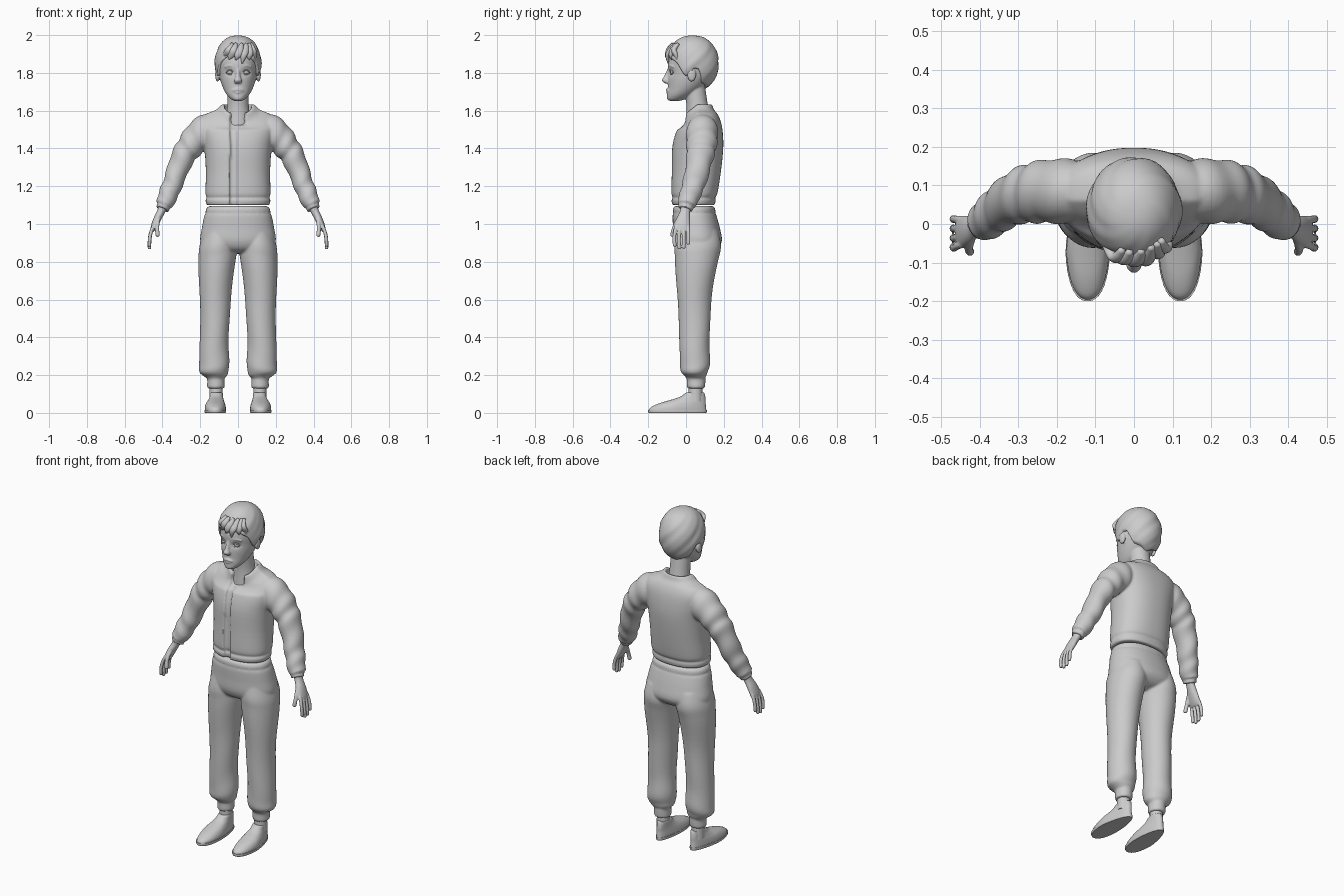
import bpy, bmesh
from math import sin, cos, pi, acos, exp, copysign
from mathutils import Vector

SIDES = (1, -1)


def spline(keys, steps):
    """Catmull-Rom samples through tuples of any length."""
    out = []
    for i in range(len(keys) - 1):
        p = [keys[max(0, min(len(keys) - 1, i + k))] for k in (-1, 0, 1, 2)]
        for j in range(steps):
            t = j / steps
            out.append([0.5 * (2 * b + (c - a) * t + (2 * a - 5 * b + 4 * c - d) * t * t
                               + (3 * b - a - 3 * c + d) * t ** 3) for a, b, c, d in zip(*p)])
    return out + [list(keys[-1])]


def loft(bm, keys, side=1, segs=24, steps=4, power=2, flat=False, warp=None, fold=0, freq=40):
    """Skin through rings (x, y, z, radius across, radius in y); flat keeps rings horizontal."""
    rows = spline([(k[0] * side, *k[1:]) for k in keys], steps)
    n, prev = len(rows), None
    for i, (x, y, z, ra, rb) in enumerate(rows):
        t = Vector((0, 0, 1))
        if not flat:
            t = (Vector(rows[min(n - 1, i + 1)][:3]) - Vector(rows[max(0, i - 1)][:3])).normalized()
        u = t.cross(Vector((0, 1, 0))).normalized()
        w = u.cross(t)
        s, ring = i / (n - 1), []
        for j in range(segs):
            a = 2 * pi * j / segs
            c, d = cos(a), sin(a)
            f = 1 + fold * 4 * s * (1 - s) * sin(freq * s + 2 * sin(a + side))
            c = copysign(abs(c) ** (2 / power), c) * max(ra, .001) * f
            d = copysign(abs(d) ** (2 / power), d) * max(rb, .001) * f
            p = Vector((x, y, z)) + u * c + w * d
            ring.append(bm.verts.new(warp(p) if warp else p))
        if prev:
            for j in range(segs):
                k = (j + 1) % segs
                bm.faces.new((prev[j], prev[k], ring[k], ring[j]))
        else:
            bm.faces.new(ring)
        prev = ring
    bm.faces.new(prev)


def tube(bm, pts, r, side=1):
    """Round-ended tube."""
    n = len(pts) - 1
    keys = [(*p, r, r) for p in pts]
    a, b = Vector(pts[0]), Vector(pts[1])
    c, d = Vector(pts[n]), Vector(pts[n - 1])
    keys.insert(0, (*(a + (a - b).normalized() * r * .7), r * .4, r * .4))
    keys.append((*(c + (c - d).normalized() * r * .7), r * .4, r * .4))
    loft(bm, keys, side, segs=12, steps=3)


def ball(bm, centre, size):
    vs = bmesh.ops.create_uvsphere(bm, u_segments=24, v_segments=14, radius=1)["verts"]
    for v in vs:
        v.co = Vector(centre) + Vector(a * b for a, b in zip(v.co, size))


def finish(bm, name, voxel=0, smooth=0, angle=180):
    """Turn the mesh into an object, fusing overlapping pieces when voxel is set."""
    bmesh.ops.recalc_face_normals(bm, faces=bm.faces)
    me = bpy.data.meshes.new(name)
    bm.to_mesh(me)
    bm.free()
    ob = bpy.data.objects.new(name, me)
    bpy.context.collection.objects.link(ob)
    bpy.ops.object.select_all(action='DESELECT')
    ob.select_set(True)
    bpy.context.view_layer.objects.active = ob
    if voxel:
        m = ob.modifiers.new("fuse", 'REMESH')
        m.mode, m.voxel_size, m.use_smooth_shade = 'VOXEL', voxel, True
        m = ob.modifiers.new("soften", 'SMOOTH')
        m.factor, m.iterations = .5, smooth
        me.shade_smooth()
    else:
        bpy.ops.object.shade_smooth_by_angle(angle=angle * pi / 180)


# Jacket: torso with collar dip and front opening, fused with creased sleeves
def jacket_warp(p):
    if p.z > 1.5:
        p.z -= max(0, .06 - p.y) * .8 * min(1, (p.z - 1.5) / .1)
    if p.y < .03 and (-.042 < p.x < -.004 or (p.z > 1.525 and -.035 < p.x < .04)):
        p.y += .018
    return p


bm = bmesh.new()
loft(bm, [(0, .04, 1.10, .166, .112), (0, .04, 1.125, .172, .117), (0, .042, 1.14, .166, .112),
          (0, .045, 1.165, .172, .122), (0, .055, 1.28, .17, .13), (0, .062, 1.40, .178, .135),
          (0, .07, 1.48, .195, .125), (0, .08, 1.54, .2, .105), (0, .08, 1.58, .172, .088),
          (0, .07, 1.605, .115, .078), (0, .065, 1.632, .086, .072), (0, .065, 1.63, .073, .062),
          (0, .065, 1.60, .069, .058)],
     segs=160, power=2.3, flat=True, warp=jacket_warp)
for s in SIDES:
    loft(bm, [(.10, .085, 1.505, .06, .06), (.16, .085, 1.495, .088, .082), (.22, .085, 1.45, .08, .082),
              (.262, .08, 1.40, .068, .077), (.297, .072, 1.345, .062, .07), (.337, .048, 1.235, .054, .062),
              (.365, .025, 1.165, .052, .056), (.388, .005, 1.108, .046, .05), (.392, .002, 1.098, .036, .04),
              (.400, -.004, 1.078, .036, .04)],
         s, segs=40, steps=7, fold=.055, freq=48)
finish(bm, "jacket", .006, 3)

# Trousers: hips, waistband groove, baggy legs and ankle cuffs
bm = bmesh.new()
loft(bm, [(0, .043, 1.095, .15, .1), (0, .043, 1.085, .166, .11), (0, .043, 1.065, .172, .113),
          (0, .045, 1.058, .168, .11), (0, .045, 1.045, .178, .116), (0, .055, .98, .191, .124),
          (0, .062, .91, .2, .128), (0, .058, .865, .17, .10), (0, .055, .845, .08, .05)],
     segs=64, power=2.2, flat=True)
for s in SIDES:
    loft(bm, [(.098, .06, .96, .085, .11), (.105, .062, .88, .099, .124), (.112, .055, .8, .098, .113),
              (.12, .045, .6, .082, .09), (.125, .045, .4, .076, .08), (.127, .047, .27, .08, .08),
              (.127, .045, .215, .076, .07), (.12, .05, .192, .058, .054), (.118, .053, .18, .046, .05),
              (.117, .053, .135, .046, .047), (.117, .053, .13, .036, .038)],
         s, segs=40, steps=6, flat=True, fold=.018, freq=38)
finish(bm, "trousers", .0065, 3)


# Ankles and shoes
def heel_warp(s):
    def warp(p):
        k = max(0, p.y + .06) / .17
        p.x = s * .12 + (p.x - s * .12) * (1 - .3 * k) - s * .008 * k
        return p
    return warp


for name, keys, power in (
        ("ankles", [(.116, .05, .06, .036, .038), (.116, .05, .15, .034, .036)], 2),
        ("shoe_soles", [(.12, -.045, 0, .055, .152), (.12, -.045, .006, .058, .155),
                        (.12, -.045, .016, .058, .155)], 2.3),
        ("shoe_uppers", [(.12, -.045, .012, .056, .153), (.12, -.04, .03, .056, .146),
                         (.12, -.02, .05, .052, .124), (.119, .01, .068, .046, .094),
                         (.118, .035, .085, .042, .067), (.117, .047, .105, .04, .05),
                         (.117, .048, .108, .034, .042)], 2.2)):
    bm = bmesh.new()
    for s in SIDES:
        loft(bm, keys, s, segs=40, power=power, flat=True, warp=heel_warp(s) if "shoe" in name else None)
    finish(bm, name, angle=50)

# Hands: wrist and palm, four fingers, thumb
bm = bmesh.new()
for s in SIDES:
    loft(bm, [(.39, .002, 1.11, .026, .03), (.408, -.005, 1.065, .021, .027), (.428, -.014, 1.025, .02, .036),
              (.446, -.02, .985, .016, .041), (.455, -.022, .963, .01, .036)], s)
    for i, length in enumerate((.078, .092, .088, .068)):
        y = -.052 + i * .021
        tube(bm, [(.446, y, .99), (.458, y * 1.1, .965), (.467, y * 1.2, .965 - length / 2),
                  (.469, y * 1.15, .965 - length)], .0095, s)
    tube(bm, [(.418, -.025, 1.045), (.426, -.052, 1.005), (.428, -.066, .97), (.425, -.072, .94)], .011, s)
finish(bm, "hands", .0035, 2)


# Head: skull with eye hollows, nose, lips, brows, ears and neck
def socket_warp(p):
    if p.y < 0:
        for s in SIDES:
            p.y += .010 * exp(-((p.x - s * .042) / .022) ** 2 - ((p.z - 1.802) / .016) ** 2)
    return p


bm = bmesh.new()
loft(bm, [(0, -.06, 1.652, .018, .025), (0, -.053, 1.66, .036, .046), (0, -.03, 1.685, .06, .07),
          (0, -.005, 1.72, .079, .091), (0, .015, 1.76, .093, .111), (0, .03, 1.80, .101, .125),
          (0, .035, 1.86, .107, .13), (0, .035, 1.92, .095, .11), (0, .035, 1.96, .05, .06)],
     segs=72, steps=8, flat=True, warp=socket_warp)
loft(bm, [(0, .065, 1.50, .075, .068), (0, .062, 1.60, .06, .059), (0, .055, 1.66, .056, .056),
          (0, .045, 1.73, .056, .056)], segs=32, flat=True)
loft(bm, [(0, -.086, 1.83, .008, .008), (0, -.092, 1.805, .01, .013), (0, -.1, 1.78, .013, .017),
          (0, -.106, 1.76, .02, .021), (0, -.1, 1.745, .017, .014)], flat=True)
tube(bm, [(-.026, -.091, 1.705), (-.01, -.1, 1.711), (.01, -.1, 1.711), (.026, -.091, 1.705)], .0055)
tube(bm, [(-.02, -.091, 1.699), (0, -.099, 1.696), (.02, -.091, 1.699)], .006)
for s in SIDES:
    ball(bm, (s * .109, .03, 1.79), (.012, .023, .036))
    tube(bm, [(.02, -.089, 1.833), (.045, -.083, 1.839), (.068, -.066, 1.831)], .005, s)
finish(bm, "head", .0045, 2)

# Eyes and lids
bm = bmesh.new()
for s in SIDES:
    ball(bm, (s * .042, -.069, 1.803), (.018, .014, .011))
finish(bm, "eyeballs")
bm = bmesh.new()
for s in SIDES:
    tube(bm, [(.023, -.079, 1.800), (.034, -.084, 1.813), (.048, -.081, 1.814), (.062, -.069, 1.803)], .0035, s)
    tube(bm, [(.025, -.079, 1.797), (.042, -.081, 1.791), (.06, -.069, 1.798)], .0025, s)
finish(bm, "eyelids")

# Hair: swirled cap cut along a hairline, plus fringe locks swept across the forehead
HAIRLINE = [(0, 1.89), (.55, 1.885), (.95, 1.85), (1.25, 1.785), (1.45, 1.785), (1.6, 1.825),
            (1.85, 1.82), (2.1, 1.75), (pi, 1.715)]


def hairline(a):
    for (a0, z0), (a1, z1) in zip(HAIRLINE, HAIRLINE[1:]):
        if a <= a1 + 1e-6:
            return z0 + (z1 - z0) * (a - a0) / (a1 - a0)


bm = bmesh.new()
grid, N, ROWS = [], 96, 24
for i in range(N):
    a = 2 * pi * i / N - pi
    edge = acos((hairline(abs(a)) - 1.85) / .148)
    col = []
    for j in range(1, ROWS + 2):
        phi = edge * min(j, ROWS) / ROWS
        swirl = a + 1.2 * phi
        r = 1 + sin(phi) * (.016 * sin(6 * swirl) + .010 * sin(11 * swirl + 1))
        r *= sin(phi) ** .85 * (.82 if j > ROWS else 1)
        col.append(bm.verts.new((.123 * r * sin(a), .035 - .138 * r * cos(a), 1.85 + .148 * cos(phi))))
    grid.append(col)
top = bm.verts.new((0, .035, 1.998))
for i in range(N):
    p, q = grid[i], grid[(i + 1) % N]
    bm.faces.new((top, p[0], q[0]))
    for j in range(ROWS):
        bm.faces.new((p[j], p[j + 1], q[j + 1], q[j]))
for x0, x1, z1 in ((-.03, -.085, 1.875), (-.01, -.05, 1.872), (.02, -.012, 1.868), (.045, .022, 1.85),
                   (.06, .06, 1.87), (.07, .09, 1.865)):
    y0, y1 = (-.105 + 6 * x * x for x in (x0, x1))
    loft(bm, [(x0, y0 + .035, 1.955, .008, .008), ((x0 * .7 + x1 * .3), y0 + .012, 1.92, .02, .014),
              ((x0 + x1 * 2) / 3, y1 + .004, 1.893, .018, .012), (x1, y1 + .008, z1, .003, .003)], segs=16)
finish(bm, "hair")
